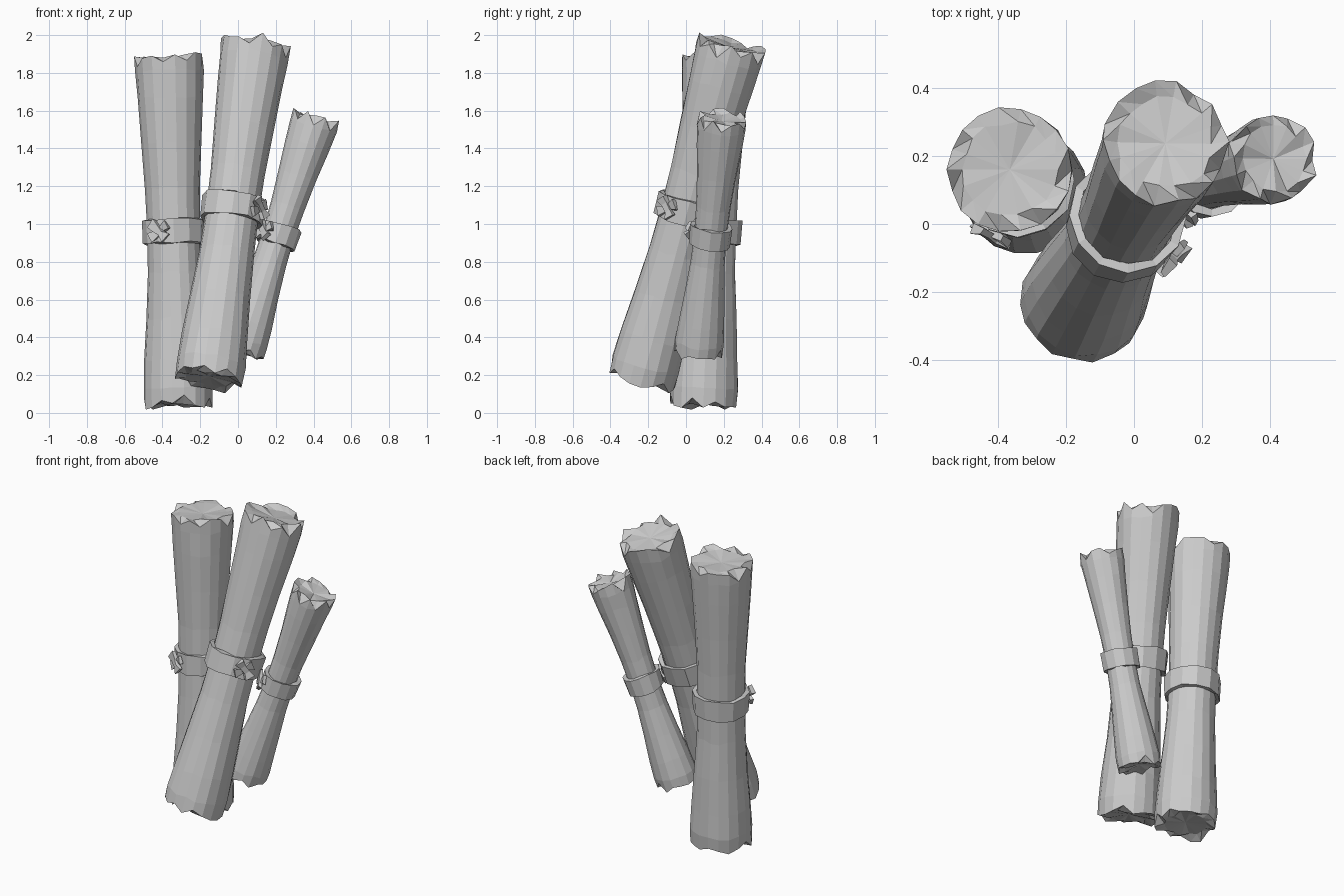
import bpy, bmesh, math, random
from mathutils import Vector, Matrix

if "Cube" in bpy.data.objects:
    bpy.data.objects.remove(bpy.data.objects["Cube"])

random.seed(7)
Z = Vector((0, 0, 1))


def finish(bm, name, matrix):
    bmesh.ops.recalc_face_normals(bm, faces=bm.faces)
    mesh = bpy.data.meshes.new(name)
    bm.to_mesh(mesh)
    bm.free()
    mesh.transform(matrix)
    ob = bpy.data.objects.new(name, mesh)
    bpy.context.collection.objects.link(ob)
    return ob


def bridge(bm, a, b):
    n = len(a)
    for i in range(n):
        bm.faces.new((a[i], a[(i + 1) % n], b[(i + 1) % n], b[i]))


def ring(bm, n, r, z, rj=0.0, zj=0.0):
    out = []
    for i in range(n):
        a = 2 * math.pi * i / n
        rr = r * (1 + random.uniform(-rj, rj))
        out.append(bm.verts.new((rr * math.cos(a), rr * math.sin(a),
                                 z + random.uniform(-zj, zj))))
    return out


def splintered_end(bm, rim, r, z, s, chips):
    # rim verts drop along the side to make notches; the end face is slightly dished
    n = len(rim)
    inner = ring(bm, n, r * 0.76, z - s * 0.012, 0.06, 0.006)
    for i in chips:
        rim[i % n].co.z -= s * random.uniform(0.035, 0.06)
        inner[i % n].co.z += s * 0.006
    for i in range(n):
        j = (i + 1) % n
        bm.faces.new((rim[i], rim[j], inner[i]))
        bm.faces.new((rim[j], inner[j], inner[i]))
    c = bm.verts.new((0, 0, z - s * 0.022))
    for i in range(n):
        bm.faces.new((inner[i], inner[(i + 1) % n], c))


def log(name, base, top, r_end, r_mid, n, chips_low, chips_top):
    base, top = Vector(base), Vector(top)
    axis = top - base
    L = axis.length
    m = Matrix.Translation(base) @ Z.rotation_difference(axis).to_matrix().to_4x4()
    # waisted profile: (fraction of length, blend from waist to end radius)
    prof = [(0, .93), (.05, 1.0), (.13, .82), (.25, .45), (.38, .1), (.5, 0),
            (.62, .12), (.75, .42), (.88, .78), (.955, .97), (1, 1.0)]
    bm = bmesh.new()
    rings = []
    for t, k in prof:
        end = t in (0, 1)
        rings.append(ring(bm, n, r_mid + (r_end - r_mid) * k, t * L,
                          0.025 if end else 0.015, 0.017 if end else 0.008))
    for a, b in zip(rings, rings[1:]):
        bridge(bm, a, b)
    splintered_end(bm, rings[0], r_end * .93, 0, -1, chips_low)
    splintered_end(bm, rings[-1], r_end, L, 1, chips_top)
    finish(bm, name, m)
    return m


def binding(name, m, z, r, h, knot_dir, tail):
    # strap around the log
    n = 12
    bm = bmesh.new()
    loops = [ring(bm, n, rr, zz, 0.02, 0.007) for rr, zz in
             ((r - .025, z - h / 2), (r, z - h / 2), (r + .004, z + h / 2), (r - .022, z + h / 2))]
    for a, b in zip(loops, loops[1:] + loops[:1]):
        bridge(bm, a, b)
    finish(bm, name + "_strap", m)
    # knot: two crossed, flared tails on the strap
    ang = math.atan2(knot_dir[1], knot_dir[0])
    for k, tilt in enumerate((0.6, -0.75)):
        bm = bmesh.new()
        bmesh.ops.create_cube(bm, size=1)
        bmesh.ops.subdivide_edges(bm, edges=[e for e in bm.edges if abs(
            (e.verts[0].co - e.verts[1].co).y) > .5], cuts=2)
        for v in bm.verts:
            w = 0.45 + 1.1 * abs(v.co.y)
            v.co = Vector((v.co.x * .022 + abs(v.co.y) * .012, v.co.y * tail, v.co.z * .055 * w))
            v.co += Vector([random.uniform(-.006, .006) for _ in range(3)])
        local = (Matrix.Translation((0, 0, z)) @ Matrix.Rotation(ang, 4, 'Z')
                 @ Matrix.Translation((r + .002 + .012 * k, 0, 0)) @ Matrix.Rotation(tilt, 4, 'X'))
        finish(bm, f"{name}_knot_tail_{k + 1}", m @ local)


# left upright log
m = log("left_log", (-.315, .092, .035), (-.365, .16, 1.89), .183, .14, 18,
        (1, 5, 9, 12, 14, 17), (0, 4, 8, 10, 13, 15))
binding("left", m, .925, .165, .125, (-.08, -.16), .12)

# centre leaning log
m = log("centre_log", (-.155, -.235, .172), (.095, .242, 1.955), .183, .14, 18,
        (2, 7, 11, 13, 15), (1, 3, 8, 13, 15, 17))
binding("centre", m, .945, .168, .125, (.13, -.1), .12)

# right short log
m = log("right_log", (.01, .065, .315), (.415, .193, 1.565), .129, .086, 16,
        (3, 9, 13), (0, 3, 7, 10, 12, 14))
binding("right", m, .66, .11, .105, (-.08, -.09), .11)
